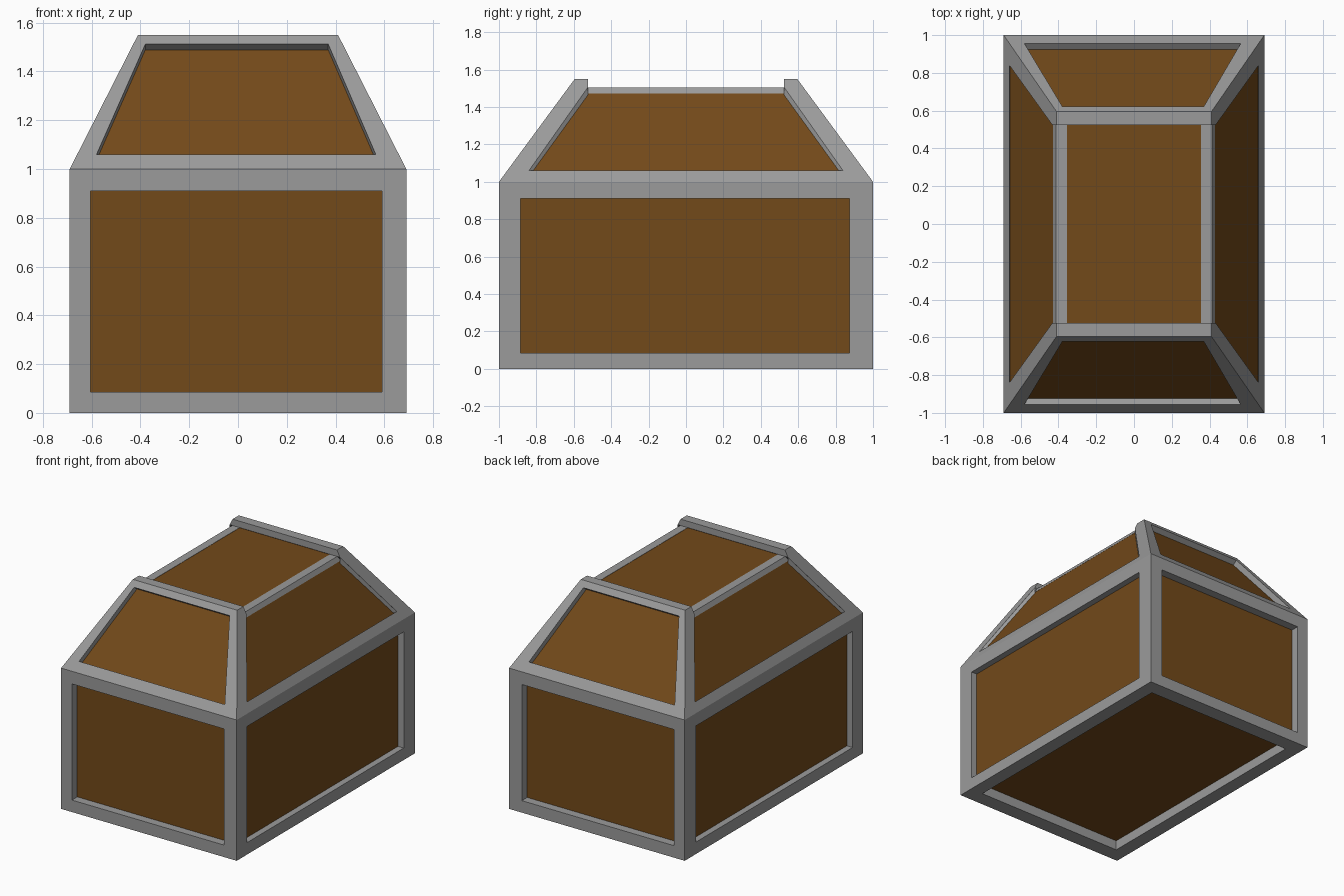
import bpy, bmesh
from mathutils import Vector as V

if "Cube" in bpy.data.objects:
    bpy.data.objects.remove(bpy.data.objects["Cube"])


def material(name, color):
    m = bpy.data.materials.new(name)
    m.diffuse_color = (*color, 1)
    m.use_nodes = True
    m.node_tree.nodes["Principled BSDF"].inputs["Base Color"].default_value = m.diffuse_color
    return m


wood = material("brown_wood", (0.17, 0.067, 0.01))
metal = material("grey_metal", (0.328, 0.328, 0.328))


def finish(name, bm, mat=metal):
    bmesh.ops.recalc_face_normals(bm, faces=bm.faces)
    me = bpy.data.meshes.new(name)
    bm.to_mesh(me)
    bm.free()
    me.materials.append(mat)
    ob = bpy.data.objects.new(name, me)
    bpy.context.collection.objects.link(ob)


def loft(a, b):
    """Closed solid between two matching outlines."""
    bm = bmesh.new()
    va, vb = [[bm.verts.new(p) for p in ring] for ring in (a, b)]
    bm.faces.new(va)
    bm.faces.new(vb[::-1])
    for i in range(len(va)):
        j = (i + 1) % len(va)
        bm.faces.new((va[j], va[i], vb[i], vb[j]))
    bmesh.ops.recalc_face_normals(bm, faces=bm.faces)
    return bm


def recess(bm, direction, opening, depth, name):
    """Sink an opening into the face pointing in a direction, and lay a wood panel in it."""
    bm.normal_update()
    face = max(bm.faces, key=lambda f: f.normal.dot(V(direction)))
    n = face.normal.copy()
    outer = list(face.verts)
    pts = [min((V(p) for p in opening), key=lambda p: (p - v.co).length) for v in outer]
    bm.faces.remove(face)
    rim = [bm.verts.new(p) for p in pts]
    back = [bm.verts.new(p - n * (depth + 0.01)) for p in pts]
    for i in range(4):
        j = (i + 1) % 4
        bm.faces.new((outer[i], outer[j], rim[j], rim[i]))
        bm.faces.new((rim[i], rim[j], back[j], back[i]))
    bm.faces.new(back)
    finish(name, loft([p - n * depth for p in pts],
                      [p - n * (depth + 0.009) for p in pts]), wood)


def rect(x0, x1, y0, y1, z):
    return [(x0, y0, z), (x1, y0, z), (x1, y1, z), (x0, y1, z)]


# Base box with sunken panels on four sides and the bottom
W, L = 0.69, 1.0
base = loft(rect(-W, W, -L, L, 0), rect(-W, W, -L, L, 1))
zs = (0.085, 0.91)
for s, fb, lr in ((-1, "front", "left"), (1, "back", "right")):
    recess(base, (0, s, 0), [(x, s * L, z) for x in (-0.605, 0.59) for z in zs],
           0.06, fb + "_panel")
    recess(base, (s, 0, 0), [(s * W, y, z) for y in (-0.885, 0.875) for z in zs],
           0.045, lr + "_panel")
recess(base, (0, 0, -1), rect(-0.59, 0.59, -0.89, 0.89, 0), 0.07, "bottom_panel")
finish("base_frame", base)


def edge_x(z):
    return W - 0.28 * (z - 1) / 0.55


def edge_y(z):
    return L - 0.405 * (z - 1) / 0.55


# Sloping lid ends, raised above the lid top
profile = [(1, 1), (0.595, 1.55), (0.525, 1.55), (0.525, 1.505), (0.882, 1)]
for s, fb in ((-1, "front"), (1, "back")):
    end = loft(*[[(k * edge_x(z), s * y, z) for y, z in profile] for k in (-1, 1)])
    hole = [(x, s * edge_y(z), z) for x, z in
            ((-0.58, 1.06), (0.565, 1.06), (0.37, 1.512), (-0.38, 1.512))]
    recess(end, (0, s * 0.8, 0.6), hole, 0.04, "lid_" + fb + "_panel")
    finish("lid_" + fb + "_frame", end)

    # Upright inner edges of the lid ends beside the sunken side panels
    for k, lr in ((-1, "left"), (1, "right")):
        edge = [(0.659, 0.84, 1.06), (0.432, 0.525, 1.505),
                (0.432, 0.525, 1.45), (0.659, 0.84, 1.005)]
        finish("lid_" + fb + "_" + lr + "_edge",
               loft([(k * x, s * y, z) for x, y, z in edge],
                    [(k * (x - 0.02), s * (y + 0.035), z) for x, y, z in edge]))


def bar(name, section, mat=metal):
    """Solid along y; section holds (x, z, half length)."""
    finish(name, loft(*[[(x, k * y, z) for x, z, y in section] for k in (-1, 1)]), mat)


# Lid sides: lower sill, sloping panel and top rail
for s, lr in ((-1, "left"), (1, "right")):
    bar("lid_" + lr + "_sill", [(s * 0.69, 1, 0.882), (s * 0.6595, 1.06, 0.84),
                                (s * 0.655, 1.02, 0.868), (s * 0.64, 1, 0.882)])
    bar("lid_" + lr + "_panel", [(s * 0.658, 1.03, 0.865), (s * 0.426, 1.475, 0.55),
                                 (s * 0.40, 1.475, 0.55), (s * 0.63, 1.03, 0.865)], wood)
    bar("lid_" + lr + "_rail", [(s * 0.428, 1.473, 0.55), (s * 0.412, 1.505, 0.55),
                                (s * 0.355, 1.505, 0.55), (s * 0.355, 1.46, 0.55)])

# Flat lid top between the rails
bar("lid_top_panel", [(-0.36, 1.503, 0.55), (0.36, 1.503, 0.55),
                      (0.36, 1.465, 0.55), (-0.36, 1.465, 0.55)], wood)
